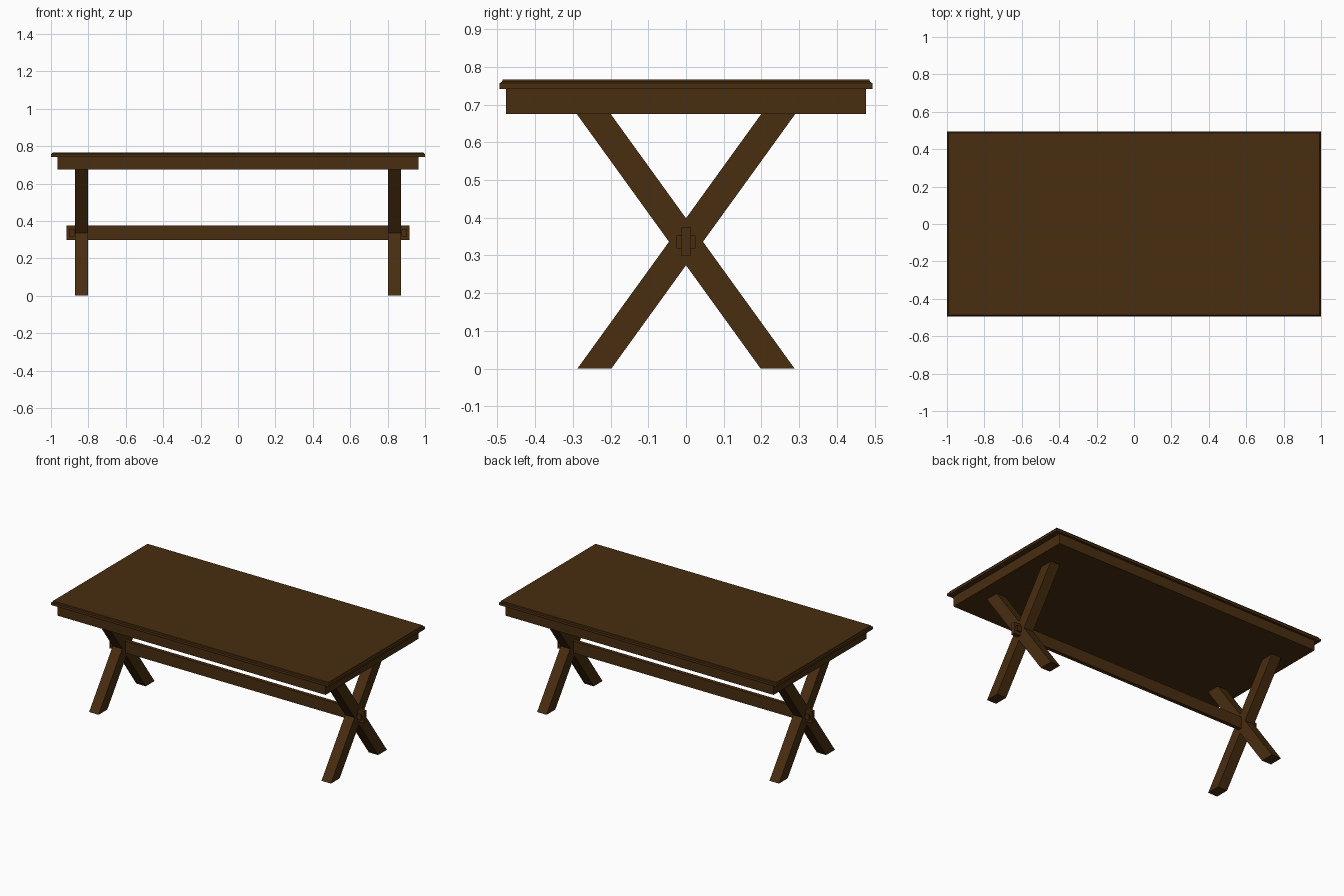
import bpy, bmesh

if "Cube" in bpy.data.objects:
    bpy.data.objects.remove(bpy.data.objects["Cube"])

wood = bpy.data.materials.new("dark_brown_wood")
wood.diffuse_color = (0.065, 0.026, 0.005, 1)
wood.use_nodes = True
wood.node_tree.nodes["Principled BSDF"].inputs["Base Color"].default_value = wood.diffuse_color


def add_object(name, bm):
    bmesh.ops.recalc_face_normals(bm, faces=bm.faces)
    me = bpy.data.meshes.new(name)
    bm.to_mesh(me)
    bm.free()
    me.materials.append(wood)
    ob = bpy.data.objects.new(name, me)
    bpy.context.collection.objects.link(ob)
    return ob


def loft(name, rings):
    """Skin matching closed rings of points and cap both ends."""
    bm = bmesh.new()
    vs = [[bm.verts.new(p) for p in r] for r in rings]
    n = len(rings[0])
    for a, b in zip(vs, vs[1:]):
        for i in range(n):
            j = (i + 1) % n
            bm.faces.new((a[i], a[j], b[j], b[i]))
    bm.faces.new(vs[0])
    bm.faces.new(vs[-1])
    return add_object(name, bm)


def rect(hx, hy, z, cx=0):
    return [(cx - hx, -hy, z), (cx + hx, -hy, z), (cx + hx, hy, z), (cx - hx, hy, z)]


def box(name, hx, hy, z0, z1, cx=0):
    return loft(name, [rect(hx, hy, z0, cx), rect(hx, hy, z1, cx)])


# Tabletop with a small moulded upper edge
edge = [(0.0, 0.741), (0.0, 0.757), (0.006, 0.761), (0.008, 0.767)]
loft("tabletop", [rect(1 - i, 0.494 - i, z) for i, z in edge])

# Solid apron under the top
box("apron", 0.965, 0.478, 0.675, 0.741)

# Crossed legs at both ends, with a peg through the stretcher tenon
for side, sx in (("left", -1), ("right", 1)):
    cx = sx * 0.837
    for name, sy in (("front", -1), ("back", 1)):
        rings = []
        for y, z in ((sy * 0.243, 0.0), (-sy * 0.246, 0.677)):
            rings.append([(cx + dx, y + dy, z) for dx, dy in
                          ((-0.034, -0.045), (0.034, -0.045), (0.034, 0.045), (-0.034, 0.045))])
        loft(f"{side}_{name}_leg", rings)
    box(f"{side}_peg", 0.015, 0.025, 0.318, 0.353, sx * 0.888)

# Long stretcher through the leg crossings
box("stretcher", 0.917, 0.0125, 0.298, 0.375)
